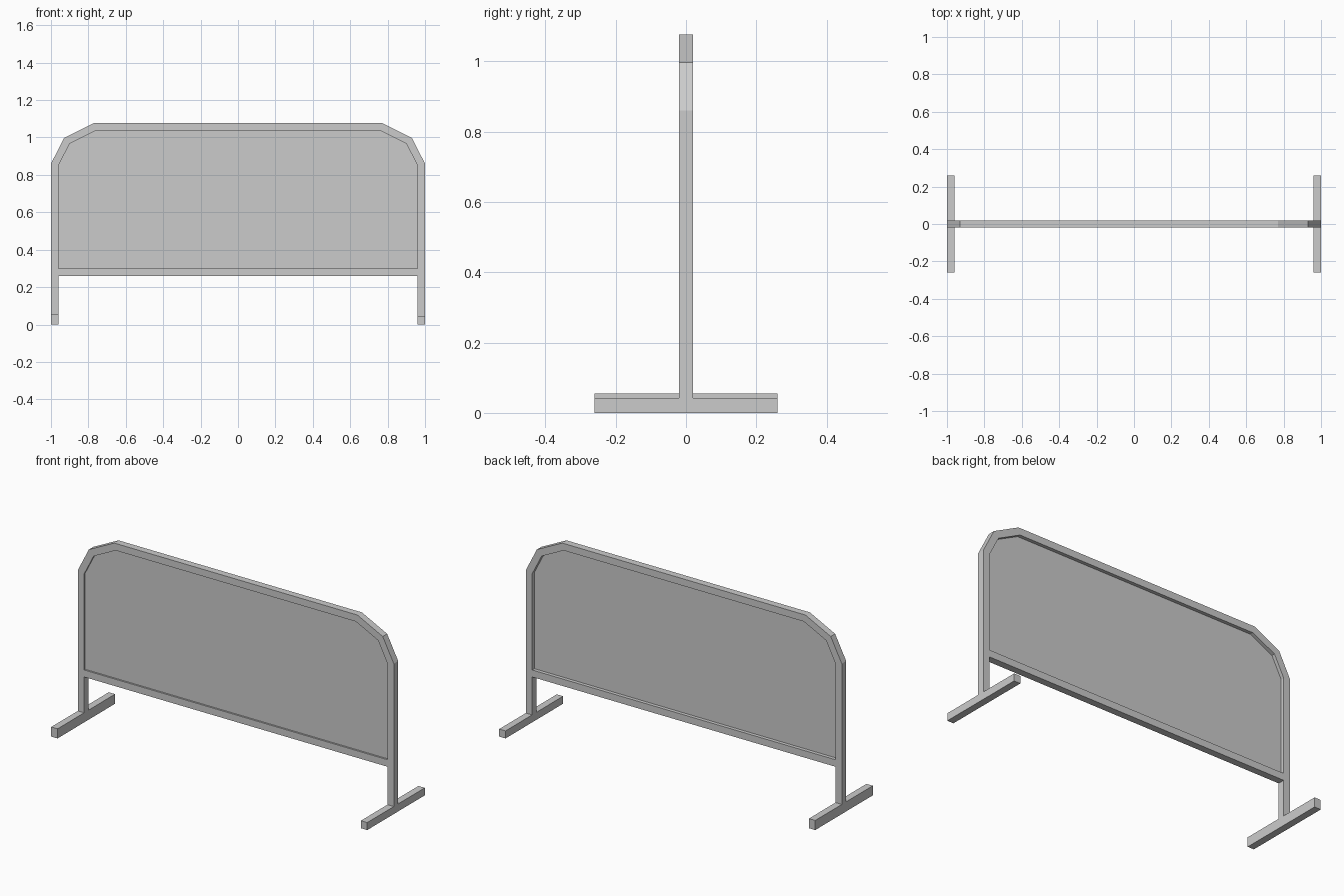
import bpy
import bmesh

cube = bpy.data.objects.get("Cube")
if cube:
    bpy.data.objects.remove(cube, do_unlink=True)

grey = bpy.data.materials.new("light_grey")
grey.use_nodes = True
colour = (0.6, 0.6, 0.6, 1)
grey.diffuse_color = colour
grey.node_tree.nodes["Principled BSDF"].inputs["Base Color"].default_value = colour


def extrude_faces(name, faces, y0, y1):
    """Extrude connected flat polygons of (x, z) points from y0 to y1."""
    bm = bmesh.new()
    for points in faces:
        bm.faces.new([bm.verts.new((x, y0, z)) for x, z in points])
    bmesh.ops.remove_doubles(bm, verts=bm.verts, dist=0.0001)
    result = bmesh.ops.extrude_face_region(bm, geom=bm.faces[:], use_keep_orig=True)
    moved = [v for v in result["geom"] if isinstance(v, bmesh.types.BMVert)]
    bmesh.ops.translate(bm, verts=moved, vec=(0, y1 - y0, 0))
    bmesh.ops.recalc_face_normals(bm, faces=bm.faces[:])
    mesh = bpy.data.meshes.new(name)
    bm.to_mesh(mesh)
    bm.free()
    obj = bpy.data.objects.new(name, mesh)
    mesh.materials.append(grey)
    bpy.context.collection.objects.link(obj)
    return obj


def rectangle(x0, x1, z0, z1):
    return [(x0, z0), (x1, z0), (x1, z1), (x0, z1)]


def both_sides(half):
    return half + [(-x, z) for x, z in reversed(half)]


# Bent tube: two posts, chamfered corners and top bar
outer = both_sides([(1, 0.04), (1, 0.86), (0.93, 0.997), (0.77, 1.077)])
inner = both_sides([(0.96, 0.04), (0.96, 0.85), (0.90, 0.967), (0.76, 1.037)])
strip = [[outer[i], outer[i + 1], inner[i + 1], inner[i]] for i in range(len(outer) - 1)]
extrude_faces("frame", strip, -0.02, 0.02)

# Rail under the panel
extrude_faces("bottom_rail", [rectangle(-0.96, 0.96, 0.26, 0.30)], -0.02, 0.02)

# Thin infill panel, set nearer the front
panel = [(0.96, 0.30)] + inner[1:-1] + [(-0.96, 0.30)]
extrude_faces("panel", [panel], -0.01, 0.0)

# Feet, the right one slightly taller
extrude_faces("left_foot", [rectangle(0.96, 1, 0, 0.043)], -0.26, 0.26)
extrude_faces("right_foot", [rectangle(-1, -0.96, 0, 0.055)], -0.26, 0.26)
